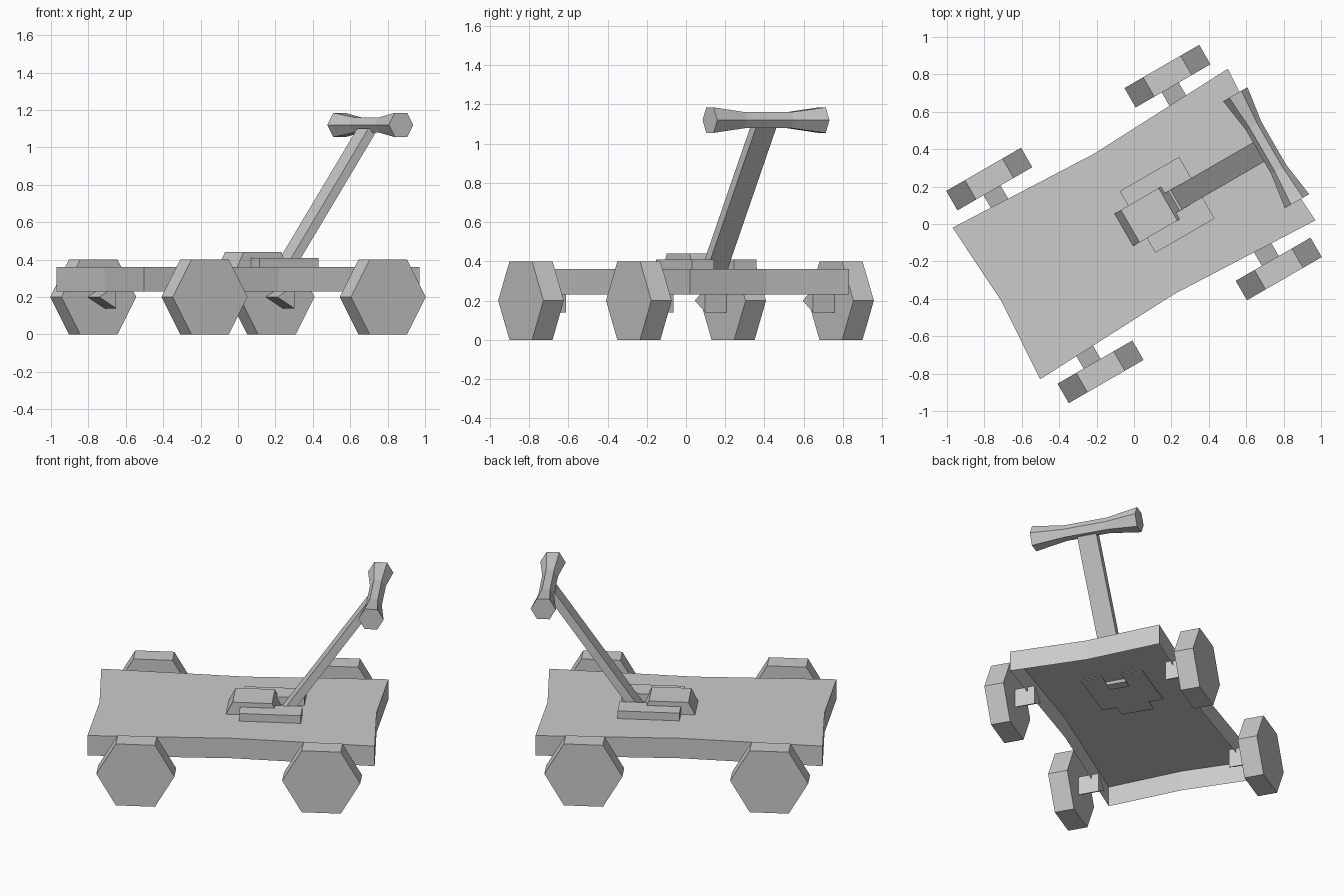
import bpy, bmesh, math
from mathutils import Matrix, Vector

cube = bpy.data.objects.get("Cube")
if cube:
    bpy.data.objects.remove(cube, do_unlink=True)

grey = bpy.data.materials.new("plain_grey")
grey.use_nodes = True
grey.diffuse_color = (0.6, 0.6, 0.6, 1)
grey.node_tree.nodes["Principled BSDF"].inputs["Base Color"].default_value = (0.6, 0.6, 0.6, 1)

TURN = Matrix.Rotation(math.radians(30), 4, "Z")  # whole cart is turned on its base


def loft(name, rings, cap_start=True):
    """Skin a list of matching rings, with flat ends."""
    bm = bmesh.new()
    loops = [[bm.verts.new(p) for p in ring] for ring in rings]
    for a, b in zip(loops, loops[1:]):
        for i in range(len(a)):
            j = (i + 1) % len(a)
            bm.faces.new((a[i], a[j], b[j], b[i]))
    if cap_start:
        bm.faces.new(loops[0][::-1])
    bm.faces.new(loops[-1])
    bmesh.ops.recalc_face_normals(bm, faces=bm.faces)
    bm.transform(TURN)
    mesh = bpy.data.meshes.new(name)
    bm.to_mesh(mesh)
    bm.free()
    mesh.materials.append(grey)
    obj = bpy.data.objects.new(name, mesh)
    bpy.context.collection.objects.link(obj)
    return obj


def ngon(sides, radius, x, y, z, start=0):
    """Regular polygon standing in the xz plane."""
    angles = [start + math.tau * i / sides for i in range(sides)]
    return [(x + radius * math.cos(a), y, z + radius * math.sin(a)) for a in angles]


def rect(x0, x1, y0, y1, z):
    return [(x0, y0, z), (x1, y0, z), (x1, y1, z), (x0, y1, z)]


# Deck: shallow tray, open underneath, with pinched sides and ends
outline = [(-0.85, -0.468), (0, -0.432), (0.85, -0.468), (0.82, 0),
           (0.85, 0.468), (0, 0.432), (-0.85, 0.468), (-0.82, 0)]
loft("deck", [[(x, y, z) for x, y in outline] for z in (0.23, 0.36)], cap_start=False)

# Six-sided wheels on three-sided axle stubs
for end, x in (("rear", -0.55), ("front", 0.55)):
    for side, s in (("left", 1), ("right", -1)):
        loft(f"{end}_{side}_wheel", [ngon(6, 0.231, x, s * y, 0.2) for y in (0.535, 0.655)])
        loft(f"{end}_{side}_axle", [ngon(3, 0.07, x, s * y, 0.2, math.pi) for y in (0.41, 0.54)])

# Handle mount: two side plates and a block with sloped ends
for side, s in (("left", 1), ("right", -1)):
    y0, y1 = sorted((s * 0.06, s * 0.19))
    loft(f"{side}_mount_plate", [rect(0.022, 0.388, y0, y1, z) for z in (0.355, 0.41)])
loft("mount_block", [rect(-0.065, 0.25, -0.1, 0.1, 0.355),
                     rect(-0.023, 0.21, -0.1, 0.1, 0.44)])

# Leaning handle shaft
loft("handle_shaft", [rect(x - 0.03, x + 0.03, -0.06, 0.06, z)
                      for x, z in ((0.28, 0.345), (0.8, 1.1))])

# Hexagonal grip, narrow in the middle
loft("handle_grip", [ngon(6, r, 0.816, y, 1.12)
                     for y, r in ((-0.33, 0.075), (-0.135, 0.047), (0.135, 0.047), (0.33, 0.075))])
